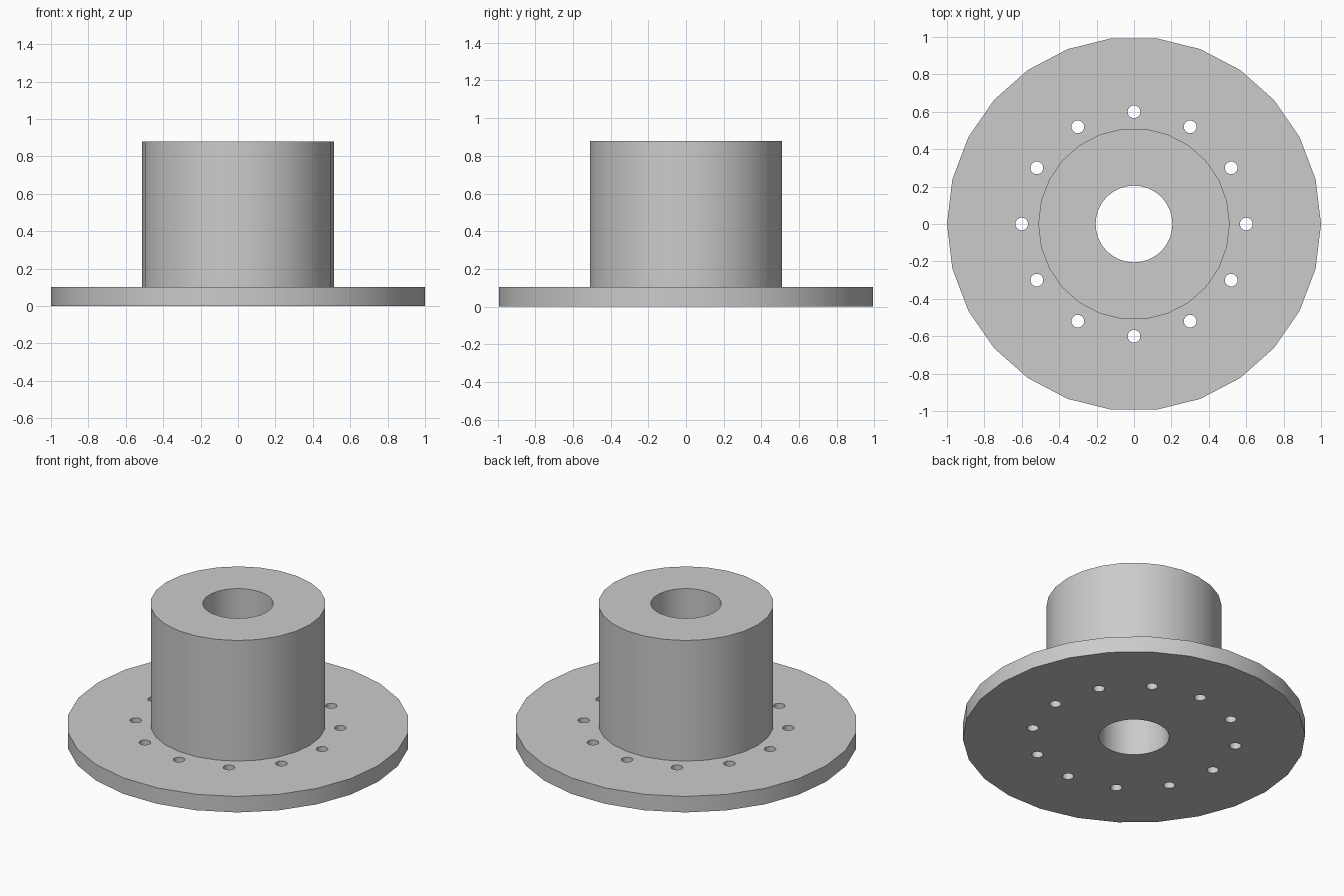
import bpy
import bmesh
from math import cos, sin, tau, radians

cube = bpy.data.objects.get("Cube")
if cube:
    bpy.data.objects.remove(cube)

FLANGE_R, HUB_R, BORE_R = 1.0, 0.512, 0.205
FLANGE_H, TOTAL_H = 0.103, 0.88
HOLE_R, HOLE_CIRCLE, HOLES = 0.034, 0.6, 12
SIDES, BORE_SIDES, HOLE_SIDES = 26, 52, 24

# One grey metal
metal = bpy.data.materials.new("grey_metal")
metal.use_nodes = True
grey = (0.6, 0.6, 0.6, 1)
metal.diffuse_color = grey
metal.node_tree.nodes["Principled BSDF"].inputs["Base Color"].default_value = grey

bm = bmesh.new()


def ring(radius, sides, z, cx=0, cy=0):
    """Closed loop of edges forming a regular polygon."""
    verts = [bm.verts.new((cx + radius * cos(tau * i / sides),
                           cy + radius * sin(tau * i / sides), z))
             for i in range(sides)]
    for i in range(sides):
        bm.edges.new((verts[i - 1], verts[i]))
    return verts


def wall(low, high):
    """Quads between two matching rings."""
    for i in range(len(low)):
        bm.faces.new((low[i - 1], low[i], high[i], high[i - 1]))


def cap(rings):
    """Flat face bounded by the first ring, with the others as openings."""
    edges = [bm.edges.get((r[i - 1], r[i])) for r in rings for i in range(len(r))]
    bmesh.ops.triangle_fill(bm, use_beauty=True, edges=edges)


# Outer rim, hub and bore rings
rim_low, rim_high = (ring(FLANGE_R, SIDES, z) for z in (0, FLANGE_H))
hub_low, hub_high = (ring(HUB_R, SIDES, z) for z in (FLANGE_H, TOTAL_H))
bore_low, bore_high = (ring(BORE_R, BORE_SIDES, z) for z in (0, TOTAL_H))

# Bolt holes around the hub
holes_low, holes_high = [], []
for k in range(HOLES):
    a = tau * k / HOLES
    cx, cy = HOLE_CIRCLE * cos(a), HOLE_CIRCLE * sin(a)
    holes_low.append(ring(HOLE_R, HOLE_SIDES, 0, cx, cy))
    holes_high.append(ring(HOLE_R, HOLE_SIDES, FLANGE_H, cx, cy))

# Underside, flange top and hub top
cap([rim_low, bore_low] + holes_low)
cap([rim_high, hub_low] + holes_high)
cap([hub_high, bore_high])

# Upright walls
for low, high in [(rim_low, rim_high), (hub_low, hub_high), (bore_low, bore_high),
                  *zip(holes_low, holes_high)]:
    wall(low, high)

bmesh.ops.recalc_face_normals(bm, faces=bm.faces)
mesh = bpy.data.meshes.new("flanged_hub")
bm.to_mesh(mesh)
bm.free()
mesh.materials.append(metal)

hub = bpy.data.objects.new("flanged_hub", mesh)
bpy.context.collection.objects.link(hub)
bpy.ops.object.select_all(action="DESELECT")
hub.select_set(True)
bpy.context.view_layer.objects.active = hub
bpy.ops.object.shade_smooth_by_angle(angle=radians(30))
